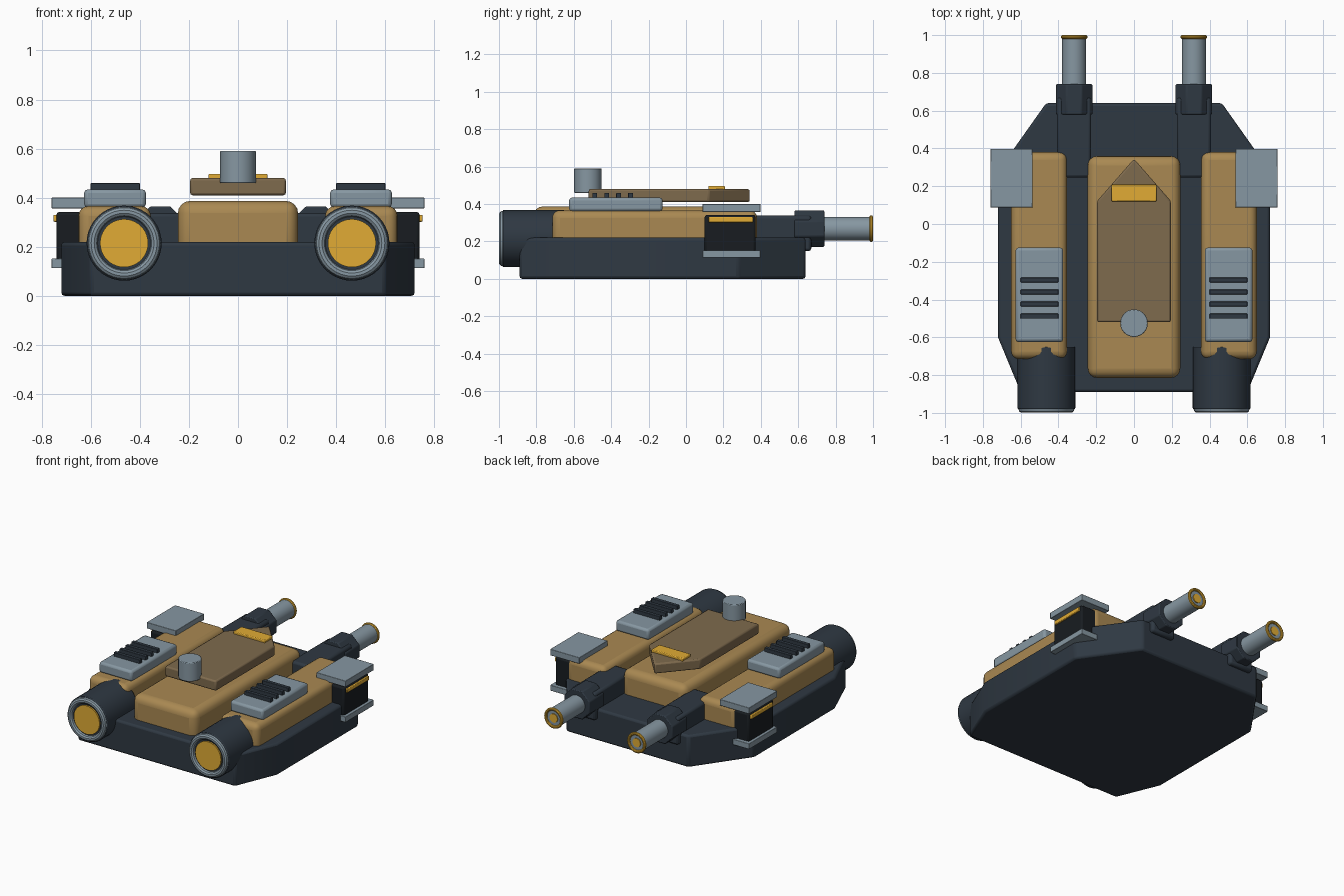
import bpy, bmesh, math

if "Cube" in bpy.data.objects:
    bpy.data.objects.remove(bpy.data.objects["Cube"])

def mat(name, r, g, b):
    m = bpy.data.materials.new(name)
    m.diffuse_color = (r, g, b, 1)
    m.use_nodes = True
    m.node_tree.nodes["Principled BSDF"].inputs["Base Color"].default_value = m.diffuse_color
    return m

DARK = mat("dark_armour", 0.028, 0.04, 0.055)
BLACK = mat("black_housing", 0.009, 0.012, 0.015)
TAN = mat("tan_armour", 0.40, 0.25, 0.085)
BROWN = mat("brown_plate", 0.21, 0.145, 0.075)
STEEL = mat("steel", 0.24, 0.31, 0.36)
GOLD = mat("gold_glow", 0.75, 0.41, 0.035)

def finish(ob, name, material, bevel=0, segments=2):
    ob.name = name
    ob.data.materials.append(material)
    if bevel:
        b = ob.modifiers.new("bevel", 'BEVEL')
        b.width, b.segments = bevel, segments
        b.limit_method = 'ANGLE'
        b.angle_limit = math.radians(25)
    bpy.ops.object.select_all(action='DESELECT')
    ob.select_set(True)
    bpy.context.view_layer.objects.active = ob
    bpy.ops.object.shade_smooth_by_angle(angle=math.radians(35))
    return ob

def box(name, x, y, z, material, bevel=0, segments=2):
    """Box from (min, max) ranges."""
    bpy.ops.mesh.primitive_cube_add(size=1)
    ob = bpy.context.object
    for v in ob.data.vertices:
        v.co = [(r[0] + r[1]) / 2 + c * (r[1] - r[0]) for c, r in zip(v.co, (x, y, z))]
    return finish(ob, name, material, bevel, segments)

def tube(name, x, z, r, y0, y1, material, sides=40, bevel=0, turn=0):
    """Cylinder lying along y."""
    bpy.ops.mesh.primitive_cylinder_add(vertices=sides, radius=r, depth=y1 - y0,
        location=(x, (y0 + y1) / 2, z), rotation=(math.pi / 2, turn, 0))
    return finish(bpy.context.object, name, material, bevel)

def ring(name, x, y, z, major, minor, material):
    bpy.ops.mesh.primitive_torus_add(major_radius=major, minor_radius=minor,
        major_segments=40, minor_segments=10,
        location=(x, y, z), rotation=(math.pi / 2, 0, 0))
    return finish(bpy.context.object, name, material)

def slab(name, half, z0, z1, material, bevel):
    """Vertical extrusion of a left-right symmetric outline (right half given)."""
    pts = half + [(-x, y) for x, y in reversed(half) if x > 0]
    bm = bmesh.new()
    face = bm.faces.new([bm.verts.new((x, y, z0)) for x, y in pts])
    out = bmesh.ops.extrude_face_region(bm, geom=[face])
    for v in out["geom"]:
        if isinstance(v, bmesh.types.BMVert):
            v.co.z = z1
    bmesh.ops.recalc_face_normals(bm, faces=bm.faces)
    me = bpy.data.meshes.new(name)
    bm.to_mesh(me)
    bm.free()
    ob = bpy.data.objects.new(name, me)
    bpy.context.collection.objects.link(ob)
    return finish(ob, name, material, bevel)

# Hull and centre spine
slab("hull", [(0.6, -0.89), (0.72, -0.6), (0.72, 0.28), (0.465, 0.64)], 0, 0.22, DARK, 0.014)
box("centre_body", (-0.245, 0.245), (-0.815, 0.36), (0.15, 0.387), TAN, 0.05, 4)
slab("top_plate", [(0.195, -0.52), (0.195, 0.122), (0, 0.345)], 0.41, 0.48, BROWN, 0.01)
box("top_light", (-0.12, 0.12), (0.12, 0.208), (0.47, 0.497), GOLD, 0.005)

# Sensor post
bpy.ops.mesh.primitive_cylinder_add(vertices=32, radius=0.073, depth=0.13, location=(0, -0.525, 0.525))
finish(bpy.context.object, "sensor_post", STEEL, 0.004)

def span(side, a, b):
    return tuple(sorted((side * a, side * b)))

for s, tag in ((-1, "left"), (1, "right")):
    # Shoulder body with vent
    box(f"{tag}_shoulder", span(s, 0.355, 0.65), (-0.715, 0.38), (0.15, 0.366), TAN, 0.04, 4)
    box(f"{tag}_vent", span(s, 0.375, 0.627), (-0.625, -0.125), (0.36, 0.434), STEEL, 0.015)
    for i in range(4):
        y = -0.296 - 0.064 * i
        box(f"{tag}_vent_slat_{i + 1}", span(s, 0.4, 0.6), (y - 0.013, y + 0.013), (0.42, 0.46), DARK, 0.003)

    # Engine
    ex, ez = s * 0.464, 0.215
    tube(f"{tag}_engine", ex, ez, 0.153, -0.98, -0.65, DARK, bevel=0.006)
    ring(f"{tag}_engine_rim", ex, -0.98, ez, 0.128, 0.02, STEEL)
    tube(f"{tag}_engine_glow", ex, ez, 0.098, -0.99, -0.96, GOLD)

    # Gun
    gx, gz = s * 0.317, 0.268
    box(f"{tag}_gun_housing", span(s, 0.227, 0.407), (0.245, 0.67), (0.148, 0.338), DARK, 0.015)
    tube(f"{tag}_gun_collar", gx, gz, 0.105, 0.58, 0.74, DARK, 8, 0.006, math.pi / 8)
    tube(f"{tag}_gun_barrel", gx, gz, 0.063, 0.6, 0.988, STEEL, 32)
    ring(f"{tag}_muzzle_rim", gx, 0.99, gz, 0.061, 0.01, GOLD)
    tube(f"{tag}_muzzle_glow", gx, gz, 0.03, 0.97, 0.994, GOLD, 24)

    # Side pod between two plates
    box(f"{tag}_pod", span(s, 0.56, 0.74), (0.10, 0.372), (0.14, 0.342), BLACK, 0.012)
    box(f"{tag}_pod_strip", span(s, 0.70, 0.752), (0.12, 0.358), (0.302, 0.33), GOLD, 0.004)
    box(f"{tag}_pod_top_plate", span(s, 0.537, 0.76), (0.088, 0.398), (0.357, 0.4), STEEL, 0.003)
    box(f"{tag}_pod_bottom_plate", span(s, 0.537, 0.76), (0.088, 0.398), (0.113, 0.152), STEEL, 0.003)
